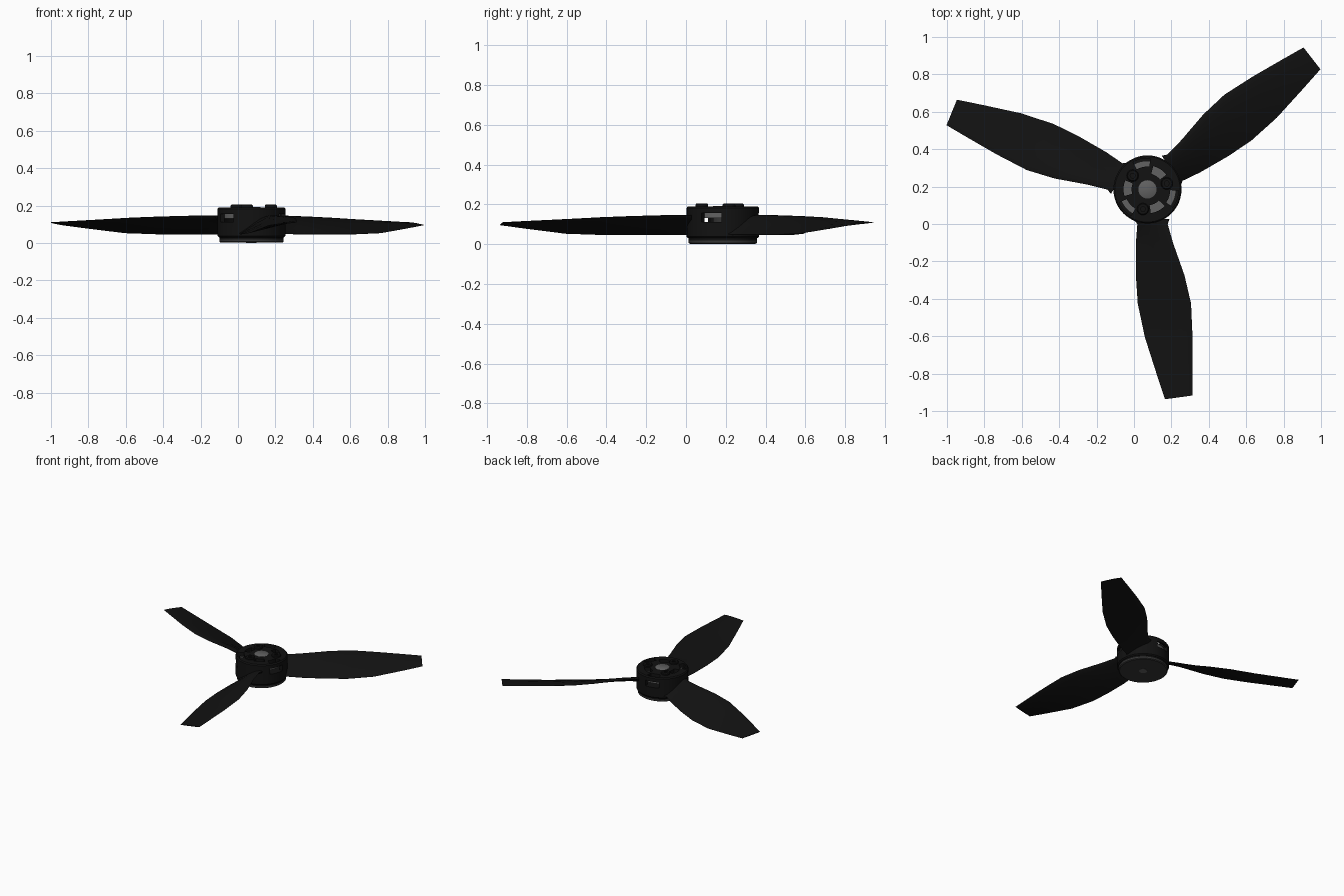
import bpy, bmesh
from math import sin, cos, radians
from mathutils import Matrix

if "Cube" in bpy.data.objects:
    bpy.data.objects.remove(bpy.data.objects["Cube"])

HX, HY = 0.072, 0.185          # hub axis


def material(name, v):
    m = bpy.data.materials.new(name)
    m.diffuse_color = (v, v, v, 1)
    m.use_nodes = True
    m.node_tree.nodes["Principled BSDF"].inputs["Base Color"].default_value = m.diffuse_color
    return m


BLACK = material("black_plastic", 0.006)
DARK = material("dark_metal", 0.035)
GREY = material("grey_metal", 0.12)


def finish(name, bm, mat):
    bmesh.ops.recalc_face_normals(bm, faces=bm.faces)
    me = bpy.data.meshes.new(name)
    bm.to_mesh(me)
    bm.free()
    ob = bpy.data.objects.new(name, me)
    bpy.context.collection.objects.link(ob)
    ob.location = (HX, HY, 0)
    if mat:
        me.materials.append(mat)
    return ob


def activate(ob):
    bpy.ops.object.select_all(action='DESELECT')
    ob.select_set(True)
    bpy.context.view_layer.objects.active = ob


def smooth(ob, angle=35):
    activate(ob)
    bpy.ops.object.shade_smooth_by_angle(angle=radians(angle))


def loft(bm, rings):
    """Skin closed rings of points and cap both ends."""
    vs = [[bm.verts.new(p) for p in r] for r in rings]
    n = len(vs[0])
    for a, b in zip(vs, vs[1:]):
        for i in range(n):
            bm.faces.new((a[i], a[(i + 1) % n], b[(i + 1) % n], b[i]))
    bm.faces.new(vs[0])
    bm.faces.new(vs[-1])


def turned(name, profile, mat, n=48, x=0, y=0):
    """Solid of revolution from (radius, z) points."""
    bm = bmesh.new()
    loft(bm, [[(x + r * cos(radians(360 * i / n)), y + r * sin(radians(360 * i / n)), z)
               for i in range(n)] for r, z in profile])
    return finish(name, bm, mat)


def sectors(name, specs):
    """Cutter: ring sectors (r0, r1, a0, a1, z0, z1), each repeated three times."""
    bm = bmesh.new()
    for r0, r1, a0, a1, z0, z1 in specs:
        for k in range(3):
            ang = [radians(120 * k + a0 + (a1 - a0) * i / 8) for i in range(9)]
            pts = [(r1 * cos(a), r1 * sin(a)) for a in ang]
            pts += [(r0 * cos(a), r0 * sin(a)) for a in reversed(ang)]
            loft(bm, [[(px, py, z) for px, py in pts] for z in (z0, z1)])
    ob = finish(name, bm, None)
    ob.hide_render = True
    return ob


def cut(ob, cutter):
    cutter.hide_render = True
    m = ob.modifiers.new("cut", 'BOOLEAN')
    m.operation, m.solver, m.object = 'DIFFERENCE', 'EXACT', cutter
    activate(ob)
    bpy.ops.object.modifier_apply(modifier=m.name)
    bpy.data.objects.remove(cutter)


# Hub shell: hollow inside, side windows, top openings
hub = turned("hub_shell", [(.174, .03), (.182, .038), (.182, .182), (.175, .19)], BLACK)
cut(hub, turned("cavity_cutter", [(.157, .108), (.157, .16)], None))
cut(hub, sectors("window_cutter", [(.14, .2, 84, 118, .112, .156)]))
cut(hub, sectors("top_cutter", [(.122, .166, 85, 118, .15, .21),
                                (.085, .128, 38, 76, .15, .21)]))
smooth(hub)

# Motor parts seen through the openings and from below
smooth(turned("motor_cap", [(.153, .131), (.153, .156)], GREY))
smooth(turned("motor_shaft", [(.05, .1), (.05, .135)], DARK))
smooth(turned("center_cap", [(.049, .185), (.049, .191), (.046, .193)], GREY))
smooth(turned("motor_skirt", [(.172, .018), (.172, .034)], BLACK))
smooth(turned("base_plate", [(.165, .002), (.172, .007), (.172, .019)], DARK))
smooth(turned("base_boss", [(.028, 0), (.028, .006)], GREY, 24))

# Bolts with hex sockets
for k in range(3):
    a = radians(17 + 120 * k)
    bx, by = .108 * cos(a), .108 * sin(a)
    bolt = turned("bolt", [(.032, .183), (.032, .199), (.027, .205)], BLACK, 24, bx, by)
    cut(bolt, turned("socket_cutter", [(.014, .196), (.014, .22)], None, 6, bx, by))
    smooth(bolt)

# Blade stations: low-edge radius, offset, z | high-edge radius, offset, z | thickness
STATIONS = [(.157, -.078, .05, .157, .118, .143, .034),
            (.185, -.054, .048, .185, .108, .144, .032),
            (.29, -.062, .047, .29, .138, .143, .030),
            (.46, -.062, .047, .46, .198, .139, .026),
            (.61, -.052, .047, .61, .233, .134, .022),
            (.79, -.014, .053, .79, .241, .125, .017),
            (.99, .05, .078, .98, .241, .116, .011),
            (1.122, .094, .096, 1.102, .240, .110, .006)]
# Airfoil: chord position, height relative to thickness
FOIL = [(0, .03), (.2, .32), (.45, .55), (.7, .6), (.88, .42), (.97, .2), (1, 0),
        (.97, -.17), (.85, -.25), (.6, -.3), (.3, -.18), (0, -.03)]


def section(r0, o0, z0, r1, o1, z1, th):
    return [(o0 + (o1 - o0) * t, -(r0 + (r1 - r0) * t), z0 + (z1 - z0) * t + h * th)
            for t, h in FOIL]


for k in range(3):
    bm = bmesh.new()
    loft(bm, [section(*s) for s in STATIONS])
    bmesh.ops.rotate(bm, verts=bm.verts, matrix=Matrix.Rotation(radians(120 * k), 3, 'Z'))
    smooth(finish("blade", bm, BLACK), 40)
